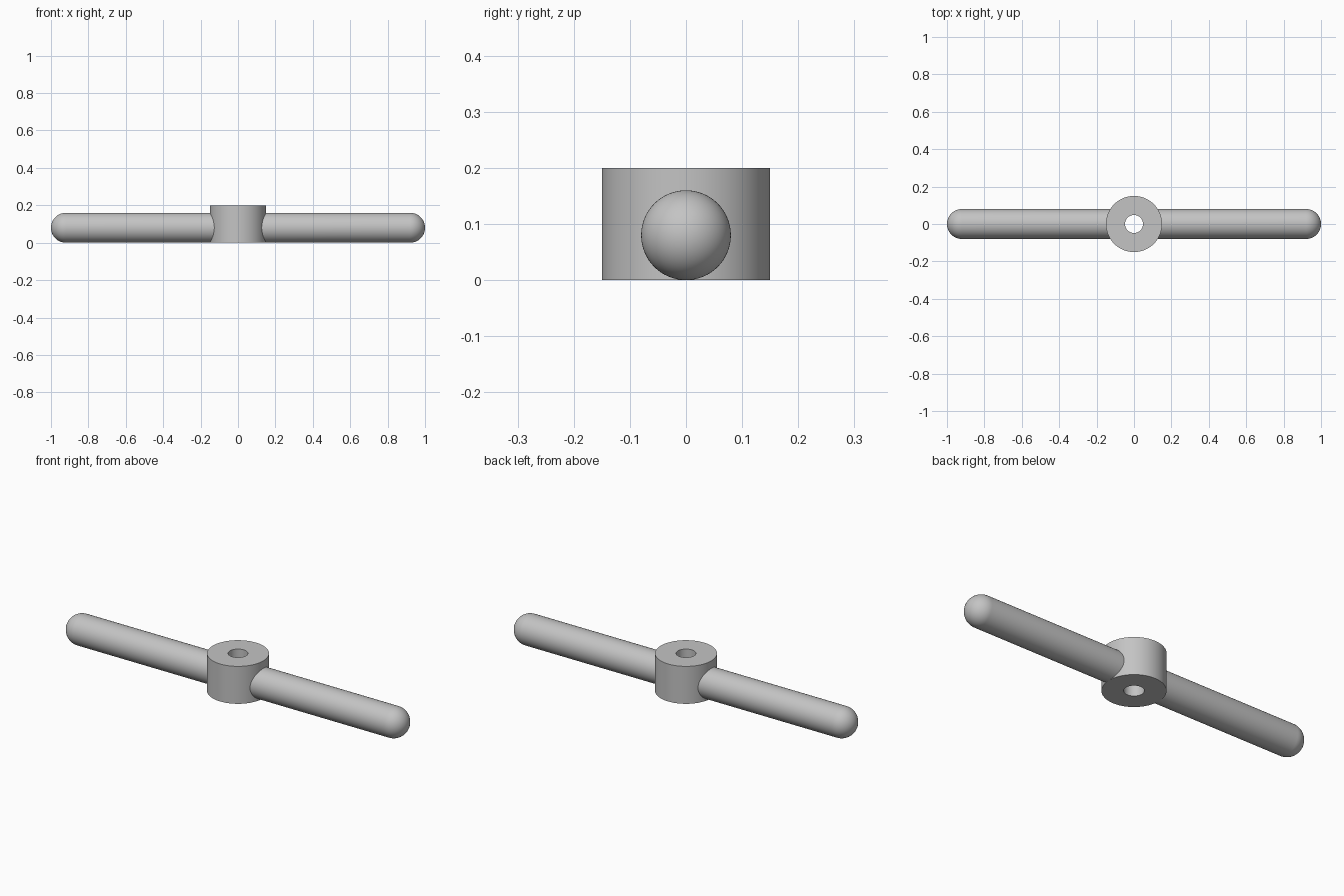
import bpy, bmesh, math

if "Cube" in bpy.data.objects:
    bpy.data.objects.remove(bpy.data.objects["Cube"])

HUB_R, HOLE_R, HUB_H = 0.15, 0.048, 0.2
ROD_R, ROD_END = 0.08, 1.0

grey = bpy.data.materials.new("plain_grey")
grey.diffuse_color = (0.55, 0.55, 0.55, 1)
grey.use_nodes = True
grey.node_tree.nodes["Principled BSDF"].inputs["Base Color"].default_value = grey.diffuse_color


def make_object(name, rings, closed):
    """Skin a list of equal-length vertex rings into a smooth-shaded mesh."""
    bm = bmesh.new()
    loops = [[bm.verts.new(p) for p in ring] for ring in rings]
    n = len(loops[0])
    pairs = list(zip(loops, loops[1:]))
    if closed:
        pairs.append((loops[-1], loops[0]))
    for a, b in pairs:
        for i in range(n):
            j = (i + 1) % n
            bm.faces.new((a[i], a[j], b[j], b[i]))
    bmesh.ops.remove_doubles(bm, verts=bm.verts, dist=1e-5)
    bmesh.ops.recalc_face_normals(bm, faces=bm.faces)
    mesh = bpy.data.meshes.new(name)
    bm.to_mesh(mesh)
    bm.free()
    mesh.materials.append(grey)
    obj = bpy.data.objects.new(name, mesh)
    bpy.context.collection.objects.link(obj)
    bpy.ops.object.select_all(action='DESELECT')
    obj.select_set(True)
    bpy.context.view_layer.objects.active = obj
    bpy.ops.object.shade_smooth_by_angle(angle=math.radians(35))
    return obj


def angles(n):
    return [2 * math.pi * i / n for i in range(n)]


# Hub: ring with a through hole
profile = [(HOLE_R, 0), (HUB_R, 0), (HUB_R, HUB_H), (HOLE_R, HUB_H)]
make_object("hub", [[(r * math.cos(a), r * math.sin(a), z) for a in angles(96)]
                    for r, z in profile], True)

# Rods: root ring fitted to the hub wall, hemispherical tip
for side, name in ((1, "right_rod"), (-1, "left_rod")):
    circle = [(ROD_R * math.cos(a), ROD_R * math.sin(a)) for a in angles(64)]
    rings = [[(side * math.sqrt((HUB_R - 0.001) ** 2 - y * y), y, ROD_R + z)
              for y, z in circle]]
    for k in range(17):
        t = math.pi / 2 * k / 16
        x = ROD_END - ROD_R + ROD_R * math.sin(t)
        rings.append([(side * x, y * math.cos(t), ROD_R + z * math.cos(t))
                      for y, z in circle])
    make_object(name, rings, False)
